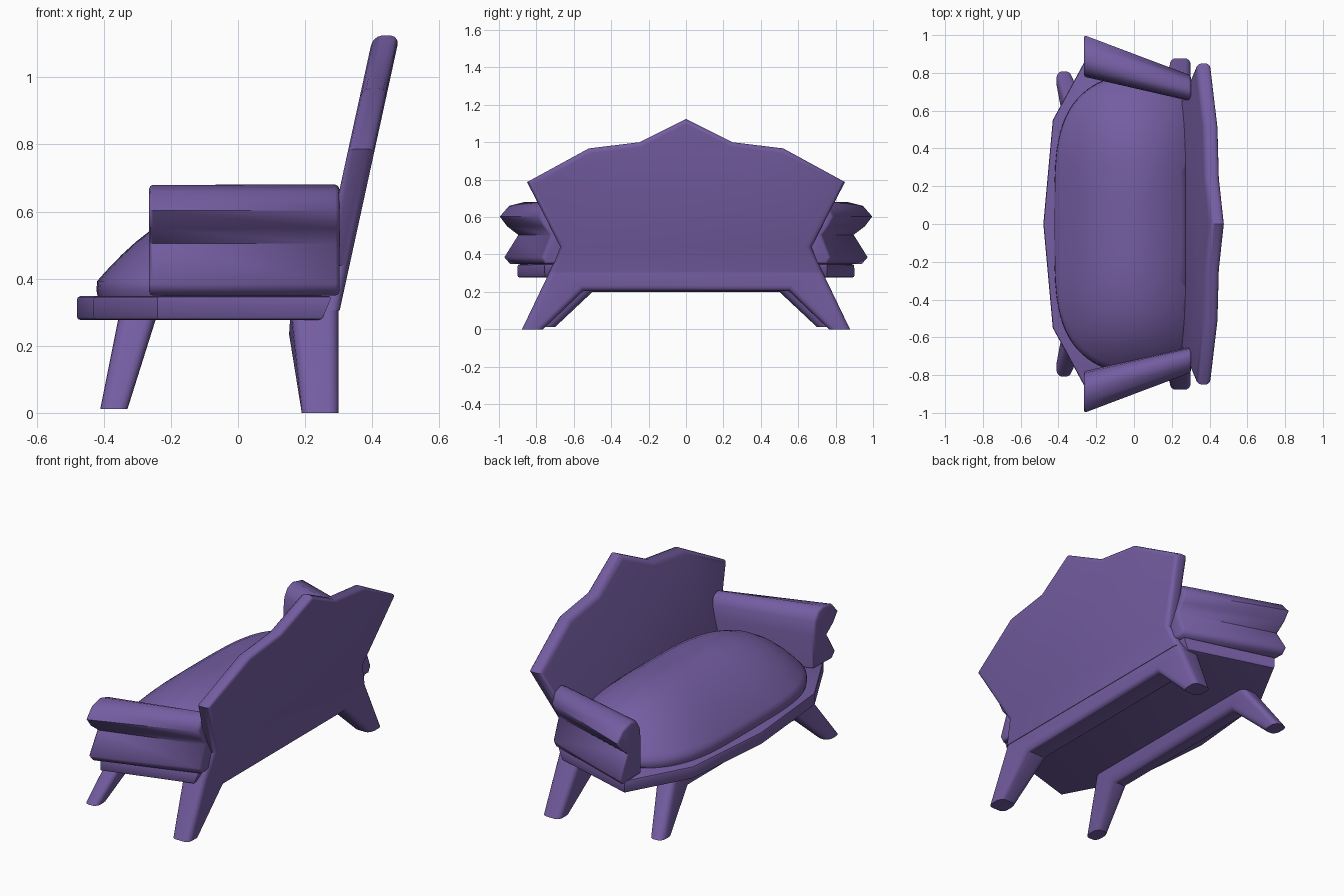
import bpy, bmesh, math

if "Cube" in bpy.data.objects:
    bpy.data.objects.remove(bpy.data.objects["Cube"])

mat = bpy.data.materials.new("purple")
mat.diffuse_color = (0.175, 0.11, 0.36, 1)
mat.use_nodes = True
mat.node_tree.nodes["Principled BSDF"].inputs["Base Color"].default_value = mat.diffuse_color


def finish(name, bm, angle=35):
    bmesh.ops.recalc_face_normals(bm, faces=bm.faces[:])
    me = bpy.data.meshes.new(name)
    bm.to_mesh(me)
    bm.free()
    ob = bpy.data.objects.new(name, me)
    bpy.context.collection.objects.link(ob)
    me.materials.append(mat)
    bpy.ops.object.select_all(action='DESELECT')
    ob.select_set(True)
    bpy.context.view_layer.objects.active = ob
    bpy.ops.object.shade_smooth_by_angle(angle=math.radians(angle))
    return ob


def mirrored(half):
    """Close a half outline (first coordinate >= 0) into a symmetric loop."""
    return half + [(-a, b) for a, b in reversed(half) if a > 0]


def loft(loop_a, loop_b, bevel, segments=3, skip=None):
    """Solid between two matching loops, with rounded end rims."""
    bm = bmesh.new()
    a = [bm.verts.new(p) for p in loop_a]
    b = [bm.verts.new(p) for p in loop_b]
    n = len(a)
    caps = bm.faces.new(a), bm.faces.new(b)
    for i in range(n):
        j = (i + 1) % n
        bm.faces.new((a[i], a[j], b[j], b[i]))
    bmesh.ops.recalc_face_normals(bm, faces=bm.faces[:])
    rims = [e for f in caps for e in f.edges if not (skip and skip(e))]
    bmesh.ops.bevel(bm, geom=rims, offset=bevel, segments=segments,
                    profile=0.5, affect='EDGES', clamp_overlap=False)
    return bm


# Seat plate, wider and pointed at the front, raked rear edge
plan = mirrored([(0, -0.48), (0.55, -0.43), (0.90, -0.24), (0.755, 0.28)])
low = [(x - (0.03 if x > 0 else 0), y, 0.277) for y, x in plan]
high = [(x, y, 0.348) for y, x in plan]
finish("seat", loft(low, high, 0.01, 2))

# Domed cushion, cut flat where it meets the back
bm = bmesh.new()
N = 80
rings = []
for s, base in [(0.99, 0.345), (1, 0.365)] + [
        (s, 0.39) for s in (0.995, 0.96, 0.9, 0.82, 0.72, 0.6, 0.46, 0.3, 0.15)]:
    ring = []
    for i in range(N):
        t = 2 * math.pi * i / N
        u = s * math.cos(t)
        v = s * math.copysign(math.sqrt(abs(math.sin(t))), math.sin(t))
        z = base + (0.25 * (1 - u * u - v ** 4) if base == 0.39 else 0)
        ring.append(bm.verts.new((0.422 * u, 0.79 * v, z)))
    rings.append(ring)
for r, q in zip(rings, rings[1:]):
    for i in range(N):
        j = (i + 1) % N
        bm.faces.new((r[i], r[j], q[j], q[i]))
top = bm.verts.new((0, 0, 0.64))
for i in range(N):
    bm.faces.new((rings[-1][i], rings[-1][(i + 1) % N], top))
bm.faces.new(rings[0])
bmesh.ops.bisect_plane(bm, geom=bm.verts[:] + bm.edges[:] + bm.faces[:],
                       plane_co=(0.285, 0, 0), plane_no=(1, 0, 0), clear_outer=True)
bmesh.ops.holes_fill(bm, edges=[e for e in bm.edges if e.is_boundary], sides=0)
finish("cushion", bm, 70)

# Peaked, leaning back board with rounded rim
crest = mirrored([(0, 1.125), (0.25, 1.0), (0.52, 0.967), (0.85, 0.787),
                  (0.67, 0.44), (0.73, 0.305)])
rear = [(0.303 + 0.218 * (z - 0.305), y, z) for y, z in crest]
front = [(x - 0.079, y, z) for x, y, z in rear]
finish("back_board", loft(front, rear, 0.027, 3,
       lambda e: all(v.co.z < 0.31 for v in e.verts)), 40)


# Leg frames: splayed feet joined by an apron, rounded along the edges
def flat_edge(e):
    return all(v.co.z > 0.25 for v in e.verts) or all(v.co.z < 0.03 for v in e.verts)


def leg_frame(name, half, front_x, rear_x):
    loop = mirrored(half)
    finish(name, loft([(front_x(z), y, z) for y, z in loop],
                      [(rear_x(z), y, z) for y, z in loop], 0.03, 4, flat_edge), 40)


leg_frame("back_legs", [(0.55, 0.205), (0.765, 0), (0.877, 0), (0.73, 0.306)],
          lambda z: 0.19 - 0.033 * min(z, 0.2) / 0.2, lambda z: 0.30)
leg_frame("front_legs", [(0.50, 0.20), (0.70, 0.012), (0.808, 0.012), (0.62, 0.285)],
          lambda z: -0.413 + 0.2 * z, lambda z: -0.333 + 0.315 * z)

# Scrolled arms, splayed and tapering toward the back
scroll = [(0, 0.355), (0, 0.54), (0.01, 0.62), (0.04, 0.665), (0.09, 0.68),
          (0.17, 0.66), (0.22, 0.603), (0.18, 0.55), (0.12, 0.505),
          (0.195, 0.385), (0.165, 0.35)]
for side, name in ((1, "left_arm"), (-1, "right_arm")):
    fr = [(-0.265, side * (0.78 + w), z) for w, z in scroll]
    bk = [(0.302, side * (0.65 + 0.62 * w), z) for w, z in scroll]
    finish(name, loft(fr, bk, 0.012, 2), 60)
